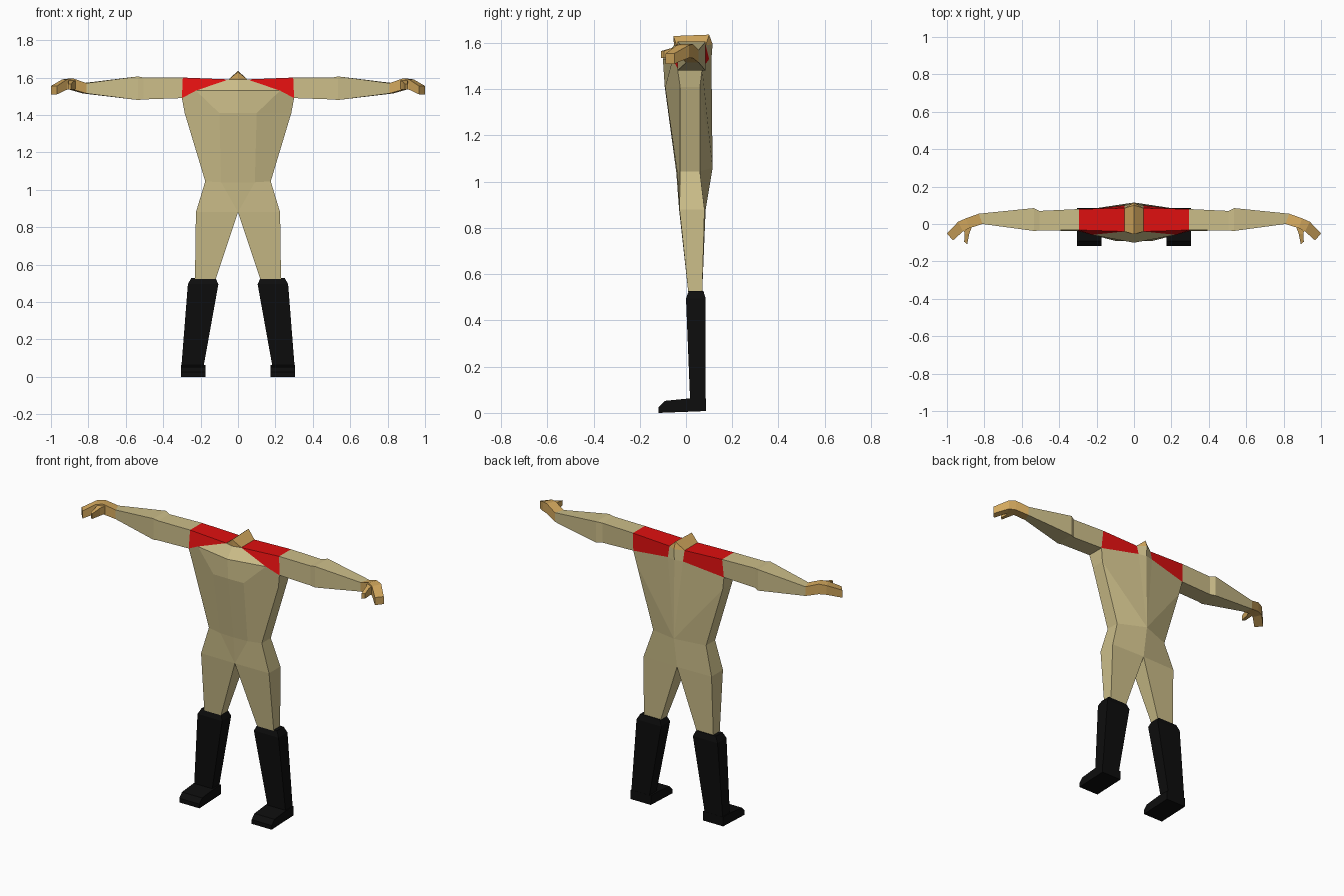
import bpy, bmesh

if "Cube" in bpy.data.objects:
    bpy.data.objects.remove(bpy.data.objects["Cube"])


def material(name, rgb):
    m = bpy.data.materials.new(name)
    m.diffuse_color = (*rgb, 1)
    m.use_nodes = True
    m.node_tree.nodes["Principled BSDF"].inputs["Base Color"].default_value = m.diffuse_color
    return m


KHAKI = material("khaki cloth", (0.60, 0.51, 0.25))
RED = material("red cloth", (0.74, 0.005, 0.005))
SKIN = material("tan skin", (0.65, 0.39, 0.11))
BLACK = material("black leather", (0.004, 0.004, 0.004))


def build(name, verts, faces, mats, index=None):
    """Make both mirrored halves of a part and weld them on the centre line."""
    bm = bmesh.new()
    for side in (1, -1):
        vs = [bm.verts.new((side * x, y, z)) for x, y, z in verts]
        for i, f in enumerate(faces):
            face = bm.faces.new([vs[k] for k in f])
            face.material_index = index(i) if index else 0
    bmesh.ops.remove_doubles(bm, verts=bm.verts, dist=0.0005)
    bmesh.ops.recalc_face_normals(bm, faces=bm.faces)
    me = bpy.data.meshes.new(name)
    bm.to_mesh(me)
    bm.free()
    for m in mats:
        me.materials.append(m)
    ob = bpy.data.objects.new(name, me)
    bpy.context.collection.objects.link(ob)
    return ob


def loft(name, rings, mat):
    """Closed tube through rings of equal length."""
    n = len(rings[0])
    verts = [p for r in rings for p in r]
    faces = [(a * n + k, a * n + (k + 1) % n, a * n + n + (k + 1) % n, a * n + n + k)
             for a in range(len(rings) - 1) for k in range(n)]
    faces += [tuple(range(n)), tuple(range(len(verts) - n, len(verts)))]
    return build(name, verts, faces, [mat])


def x_ring(x, y0, y1, z0, z1, skew=0.0):
    """Rectangle across the arm; skew pushes the back edge outwards."""
    return [(x, y0, z0), (x + skew, y1, z0), (x + skew, y1, z1), (x, y0, z1)]


def z_ring(z, x0, x1, y0, y1):
    return [(x0, y0, z), (x1, y0, z), (x1, y1, z), (x0, y1, z)]


# Torso, hips and thighs with red shoulder panels
P = {
    "knee_if": (.12, .01, .52), "knee_of": (.23, .01, .52),
    "knee_ob": (.23, .07, .52), "knee_ib": (.12, .07, .52),
    "crotch_f": (0, -.03, .88), "hip_f": (.225, -.028, .88),
    "hip_b": (.225, .08, .88), "crotch_b": (0, .085, .88),
    "waist_c": (0, -.042, 1.04), "waist_m": (.09, -.038, 1.04),
    "waist_f": (.175, -.025, 1.045), "waist_b": (.175, .06, 1.045), "spine_low": (0, .115, 1.06),
    "chest_c": (0, -.092, 1.41), "chest_m": (.10, -.09, 1.41),
    "chest_f": (.285, -.025, 1.41), "chest_b": (.285, .06, 1.41),
    "breast_c": (0, -.10, 1.53), "breast_m": (.225, -.058, 1.53),
    "arm_f": (.30, -.037, 1.49), "arm_b": (.30, .07, 1.49),
    "top_f": (.295, -.032, 1.60), "top_b": (.295, .08, 1.60),
    "neck_f": (.05, -.04, 1.59), "neck_b": (.05, .085, 1.59),
    "nape_low": (.05, .10, 1.53), "spine_top": (0, .11, 1.53),
    "throat": (0, -.052, 1.59), "nape": (0, .115, 1.595),
}
body = [
    # red panels: front, top, back
    "breast_m arm_f top_f neck_f", "neck_f top_f top_b neck_b", "arm_b nape_low neck_b top_b",
    # chest and belly
    "breast_c breast_m neck_f throat", "chest_c chest_m breast_m breast_c",
    "chest_m chest_f arm_f breast_m", "waist_c waist_m chest_m chest_c",
    "waist_m waist_f chest_f chest_m",
    # flanks and back
    "waist_f waist_b chest_b chest_f", "chest_f chest_b arm_b arm_f",
    "waist_b spine_low chest_b", "spine_low spine_top nape_low",
    "spine_low nape_low arm_b chest_b", "spine_top nape neck_b nape_low",
    # hips
    "waist_c crotch_f waist_m", "waist_m crotch_f hip_f waist_f",
    "waist_f hip_f hip_b waist_b", "waist_b hip_b crotch_b spine_low",
    # thighs
    "crotch_f knee_if knee_of hip_f", "hip_f knee_of knee_ob hip_b",
    "hip_b knee_ob knee_ib crotch_b", "crotch_b knee_ib knee_if crotch_f",
]
keys = list(P)
build("torso_and_thighs", list(P.values()),
      [[keys.index(k) for k in f.split()] for f in body],
      [KHAKI, RED], lambda i: 1 if i < 3 else 0)

# Neck stump: a low roof shape
build("neck", [P["throat"], P["neck_f"], P["neck_b"], P["nape"],
               (0, -.055, 1.63), (0, .10, 1.636)],
      [(0, 1, 4), (1, 2, 5, 4), (2, 3, 5)], [SKIN])

# Sleeves
loft("sleeves", [
    [P["arm_f"], P["arm_b"], P["top_b"], P["top_f"]],
    x_ring(.505, -.035, .07, 1.483, 1.60),
    x_ring(.535, -.037, .085, 1.48, 1.606),
    x_ring(.81, 0, .055, 1.515, 1.57, .02)], KHAKI)

# Hands bending forward, with thumbs
loft("hands", [
    x_ring(.81, 0, .055, 1.515, 1.57, .02),
    x_ring(.88, -.022, .03, 1.535, 1.595, .02),
    x_ring(.915, -.04, .012, 1.535, 1.59, .025),
    x_ring(.968, -.088, -.05, 1.51, 1.555, .032)], SKIN)
loft("thumbs", [
    [(.865, -.01, 1.54), (.91, -.03, 1.54), (.91, -.03, 1.585), (.865, -.01, 1.585)],
    [(.88, -.05, 1.535), (.905, -.055, 1.535), (.905, -.055, 1.58), (.88, -.05, 1.58)],
    [(.892, -.108, 1.535), (.908, -.095, 1.535), (.908, -.095, 1.565), (.892, -.108, 1.565)]], SKIN)

# Boot shafts with a bevelled rim
loft("boot_shafts", [
    z_ring(.05, .185, .303, .018, .085),
    z_ring(.495, .105, .268, .0, .085),
    z_ring(.528, .12, .25, .012, .075)], BLACK)

# Boot feet: side outline swept across the width
outline = [(.086, .008), (-.118, 0), (-.118, .025), (-.092, .052), (.018, .063), (.086, .063)]
loft("boot_feet", [[(x, y, z) for y, z in outline] for x in (.173, .306)], BLACK)
